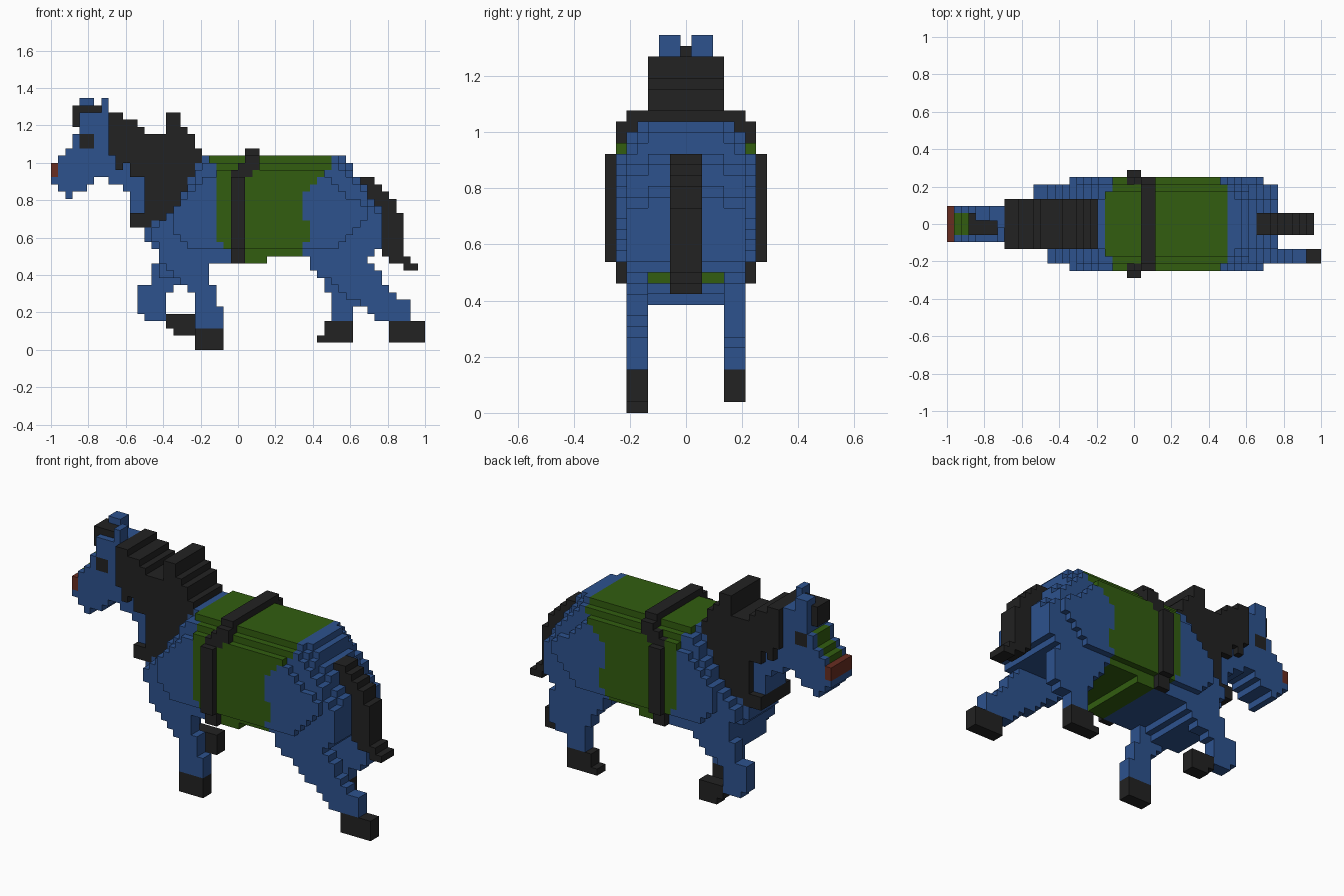
import bpy
import bmesh

if "Cube" in bpy.data.objects:
    bpy.data.objects.remove(bpy.data.objects["Cube"])

UNIT = 2 / 52          # edge of one block
CENTRE = 26            # column that sits on x = 0


def make_material(name, rgb):
    mat = bpy.data.materials.new(name)
    mat.use_nodes = True
    colour = (*rgb, 1)
    mat.diffuse_color = colour
    mat.node_tree.nodes["Principled BSDF"].inputs["Base Color"].default_value = colour
    return mat


BLUE, BLACK, GREEN, BROWN = range(4)
materials = [
    make_material("blue coat", (.026, .084, .27)),
    make_material("black hair", (.016, .016, .016)),
    make_material("green blanket", (.032, .11, .005)),
    make_material("brown muzzle", (.14, .026, .015)),
]

cells = {}             # (column, slice, row) -> (part, colour)


def inside(x, z, outline):
    hit = False
    for (ax, az), (bx, bz) in zip(outline, outline[1:] + outline[:1]):
        if (az > z) != (bz > z) and x < ax + (z - az) * (bx - ax) / (bz - az):
            hit = not hit
    return hit


def fill(part, colour, outline, slices):
    """Fill a side outline with blocks on the given slices across the width."""
    columns = [p[0] for p in outline]
    rows = [p[1] for p in outline]
    for i in range(int(min(columns)), int(max(columns)) + 1):
        for k in range(int(min(rows)), int(max(rows)) + 1):
            if inside(i + .5, k + .5, outline):
                for j in slices:
                    tone = colour(i, k) if callable(colour) else colour
                    cells[i, j, k] = (part, tone)


def box(part, colour, left, right, low, high, slices):
    fill(part, colour, [(left, low), (right, low), (right, high), (left, high)], slices)


def middle(n):
    return range(-n, n + 1)


def both(*slices):
    return [s * side for s in slices for side in (-1, 1)]


def coat(i, k):
    """Blanket over the middle of the barrel, coat elsewhere."""
    if k == 12:
        return GREEN if 27 <= i < 30 else BLUE
    if k < 12:
        return BLUE
    left = max(23 - (k == 26), 38 - k)
    right = min(39, max(35, k + 14)) + (15 <= k <= 17)
    return GREEN if left <= i < right else BLUE


# Barrel, chest and rump in layers that shrink outwards
fill("body", coat, [(13, 16), (15, 14), (15, 10), (20, 10), (21, 12), (30, 12),
                    (30, 13), (45, 13), (46, 15), (46, 19), (41, 26.5), (41, 27),
                    (22, 27), (21, 28), (20, 28), (13, 20)], middle(3))
for slice_number, top in ((4, 27), (5, 26)):
    fill("body", coat, [(14, 16), (15, 14), (15, 12), (30, 12), (30, 13), (36, 13),
                        (36, 12), (44, 12), (46, 15), (46, 19), (44, 21),
                        (40, top), (22, top), (20, 24), (17, 19), (14, 17)],
         both(slice_number))
fill("body", coat, [(17, 17), (20, 14), (39, 14), (42, 16), (44, 18), (44, 20),
                    (42, 21), (40, 23), (37, 25), (25, 25), (22, 24), (20, 22),
                    (17, 19)], both(6))

# Head and neck
fill("head", BLUE, [(0, 23.5), (2.5, 21), (3, 21), (3, 22), (5, 22), (5, 23), (6, 23),
                    (6, 24), (8, 24), (8, 23), (10, 23), (10, 22), (11, 22),
                    (11, 19), (16, 19), (16, 29), (8, 33), (4, 33), (4, 30),
                    (3, 30), (3, 28.5), (0, 25.5)], middle(2))
box("head", BROWN, 0, 1, 24, 26, middle(2))
for step in (1, 2, 3, 4):
    box("head", GREEN, step, step + 1, step + 25, step + 26, middle(1))
box("head", GREEN, 3, 4, 28, 30, middle(1))
box("head", BLACK, 4, 6, 28, 30, both(2))
box("right_ear", BLUE, 7, 8, 33, 35, (-2, -1))
box("left_ear", BLUE, 4, 6, 33, 35, (1, 2))

# Mane and forelock
fill("mane", BLACK, [(8, 27), (9, 27), (9, 25), (10, 25), (10, 26), (11, 26), (11, 24),
                     (13, 24), (13, 19), (11, 19), (11, 17), (14, 17), (14, 18),
                     (17, 18), (19, 22), (20, 25), (21, 27), (21, 28), (20, 28),
                     (20, 30), (19, 30), (19, 31), (18, 31), (18, 33), (16, 33),
                     (16, 30), (13, 30), (13, 31), (12, 31), (12, 32), (10, 32),
                     (10, 33), (8, 33)], middle(3))
box("forelock", BLACK, 3, 4, 31, 34, middle(1))
box("forelock", BLACK, 4, 7, 33, 34, (-1, 0))

# Tail
fill("tail", BLACK, [(43, 24), (45, 24), (47, 22), (48, 20), (48, 19), (49, 19),
                     (49, 13), (51, 12), (51, 11), (49, 11), (49, 12), (47, 12),
                     (47, 13), (46, 13), (46, 19), (43, 21.5)], middle(1))

# Legs: the right pair reaches back, the left pair is gathered under
RIGHT, LEFT = (-5, -4), (4, 5)
fill("right_front_leg", BLUE, [(15, 12), (22, 12), (22, 9), (23, 9), (23, 6), (24, 6),
                               (24, 3), (20, 3), (20, 8)], RIGHT)
box("right_front_hoof", BLACK, 20, 24, 0, 3, RIGHT)
fill("left_front_leg", BLUE, [(15, 12), (22, 12), (20, 10), (18, 9), (16, 8), (16, 4),
                              (13, 4), (13, 5), (12, 5), (12, 9), (14, 9), (14, 11)],
     LEFT)
box("left_front_hoof", BLACK, 16, 20, 3, 5, LEFT)
box("left_front_hoof", BLACK, 17, 20, 2, 3, LEFT)
fill("right_hind_leg", BLUE, [(36, 12), (44, 12), (46, 11), (46, 10), (48, 8), (48, 7),
                              (50, 7), (50, 4), (46, 4), (44, 6), (42, 7), (38, 10),
                              (37, 11)], RIGHT)
box("right_hind_hoof", BLACK, 47, 52, 1, 4, RIGHT)
fill("left_hind_leg", BLUE, [(36, 12), (45, 12), (45, 8), (44, 6), (42, 6), (42, 4),
                             (39, 4), (39, 8), (38, 8), (38, 10), (37, 11)], LEFT)
box("left_hind_hoof", BLACK, 38, 42, 2, 4, LEFT)
box("left_hind_hoof", BLACK, 37, 42, 1, 2, LEFT)

# Girth strap round the barrel
box("strap", BLACK, 25, 27, 14, 24, both(7))
box("strap", BLACK, 25, 27, 12, 14, both(6))
box("strap", BLACK, 25, 28, 24, 25, both(6))
box("strap", BLACK, 26, 29, 25, 26, both(6))
box("strap", BLACK, 27, 29, 26, 27, both(5, 6))
box("strap", BLACK, 27, 29, 27, 28, middle(5))


def build(part):
    """Make one mesh from the part's outward block faces."""
    mesh = bpy.data.meshes.new(part)
    for mat in materials:
        mesh.materials.append(mat)
    bm = bmesh.new()
    corners = {}

    def corner(p):
        if p not in corners:
            x, y, z = p
            corners[p] = bm.verts.new(((x - CENTRE) * UNIT, (y - .5) * UNIT, z * UNIT))
        return corners[p]

    for cell, (owner, tone) in cells.items():
        if owner != part:
            continue
        for axis in range(3):
            for side in (0, 1):
                beside = list(cell)
                beside[axis] += 2 * side - 1
                if tuple(beside) in cells:
                    continue
                u, v = (axis + 1) % 3, (axis + 2) % 3
                ring = []
                for du, dv in ((0, 0), (1, 0), (1, 1), (0, 1)):
                    p = list(cell)
                    p[axis] += side
                    p[u] += du
                    p[v] += dv
                    ring.append(corner(tuple(p)))
                face = bm.faces.new(ring if side else ring[::-1])
                face.material_index = tone
    bm.to_mesh(mesh)
    bm.free()
    bpy.context.collection.objects.link(bpy.data.objects.new(part, mesh))


for part_name in sorted({owner for owner, tone in cells.values()}):
    build(part_name)
